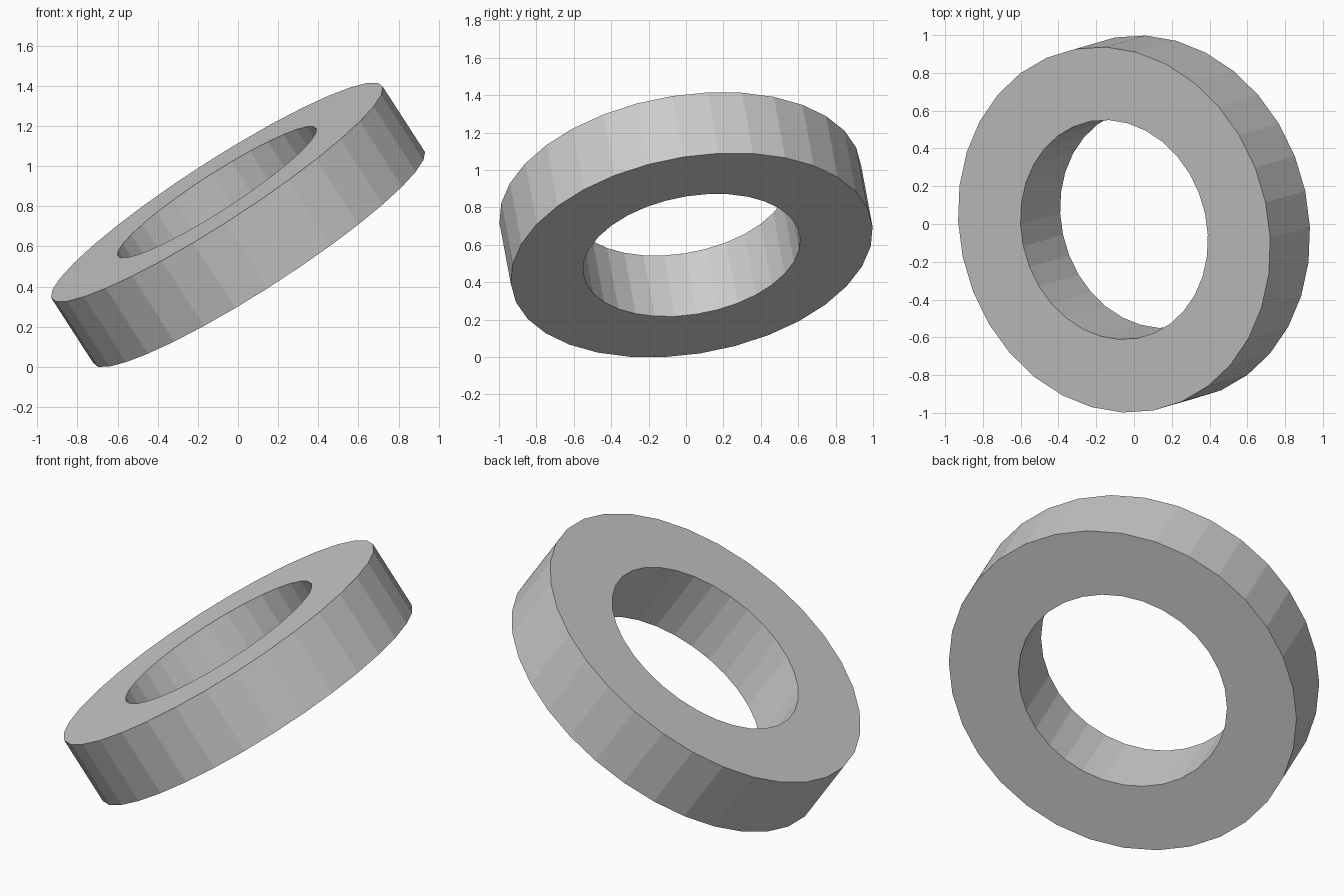
import bpy, bmesh, math
from mathutils import Vector, Matrix

if "Cube" in bpy.data.objects:
    bpy.data.objects.remove(bpy.data.objects["Cube"])

SIDES, R_OUT, R_IN, H = 32, 0.98, 0.588, 0.392
PHASE = 0.0

# flat ring: square section lathed around its own axis
bm = bmesh.new()
rings = []
for r, z in ((R_OUT, -H/2), (R_OUT, H/2), (R_IN, H/2), (R_IN, -H/2)):
    rings.append([bm.verts.new((r*math.cos(a), r*math.sin(a), z))
                  for a in (PHASE + 2*math.pi*i/SIDES for i in range(SIDES))])
for k in range(4):
    a, b = rings[k], rings[(k+1) % 4]
    for i in range(SIDES):
        j = (i+1) % SIDES
        bm.faces.new((a[i], a[j], b[j], b[i]))
bmesh.ops.recalc_face_normals(bm, faces=bm.faces)

# tilt the ring and stand it on the ground
axis = Vector((-0.536, -0.155, 0.83)).normalized()
tilt = Vector((0, 0, 1)).rotation_difference(axis).to_matrix()
bmesh.ops.transform(bm, matrix=tilt.to_4x4(), verts=bm.verts)
low = min(v.co.z for v in bm.verts)
bmesh.ops.translate(bm, vec=(0, 0, -low), verts=bm.verts)

mesh = bpy.data.meshes.new("ring")
bm.to_mesh(mesh)
bm.free()
ring = bpy.data.objects.new("ring", mesh)
bpy.context.collection.objects.link(ring)
